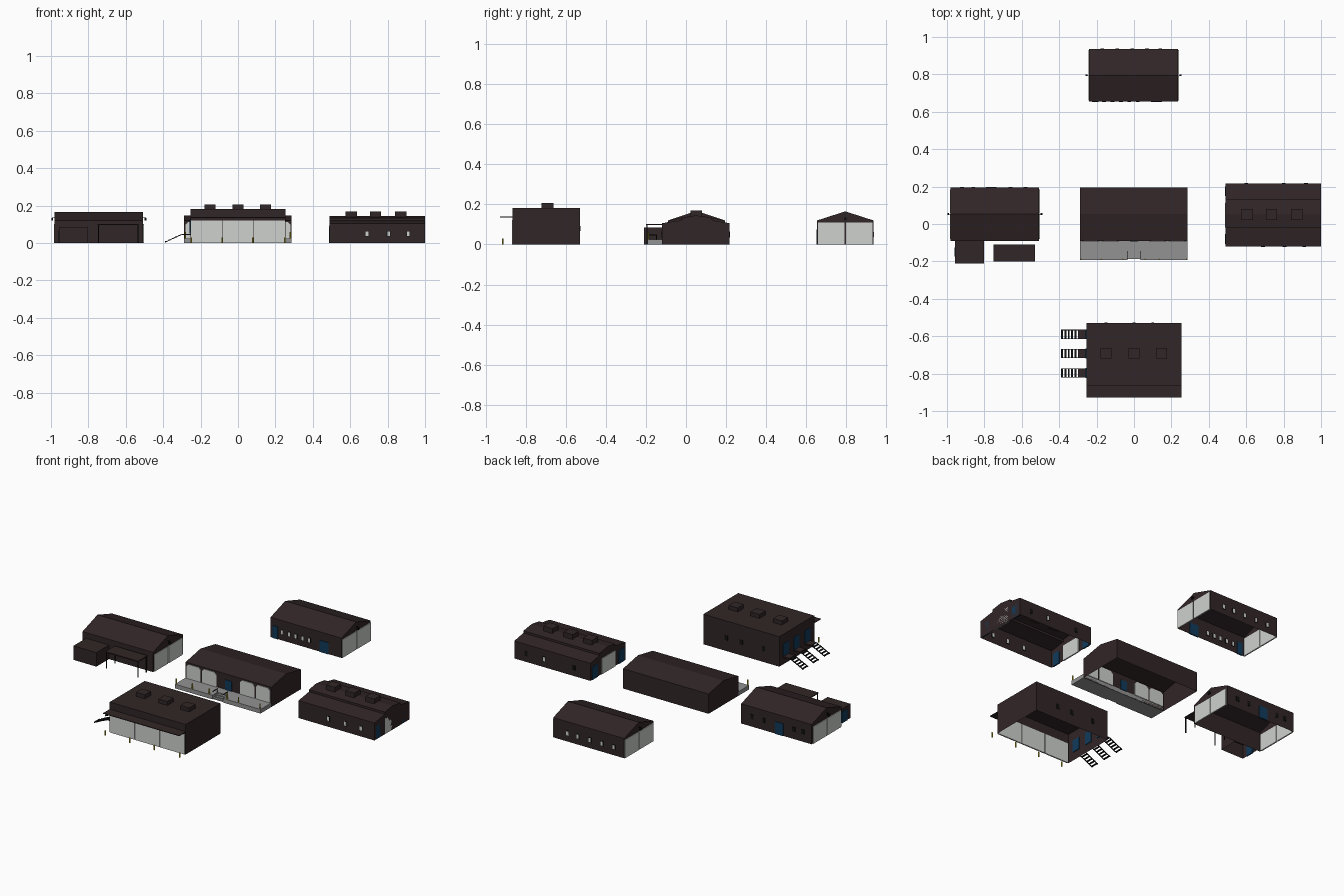
import bpy, bmesh, math
from mathutils import Vector, Matrix

if "Cube" in bpy.data.objects:
    bpy.data.objects.remove(bpy.data.objects["Cube"])

def mat(name, r, g, b):
    m = bpy.data.materials.new(name)
    m.diffuse_color = (r, g, b, 1)
    m.use_nodes = True
    m.node_tree.nodes["Principled BSDF"].inputs["Base Color"].default_value = m.diffuse_color
    return m

BROWN = mat("dark brown cladding", .031, .019, .020)
WHITE = mat("off white shutter", .62, .64, .62)
BLUE = mat("blue door", .005, .043, .105)
GREY = mat("concrete grey", .29, .29, .29)
YELLOW = mat("safety yellow", .50, .42, .02)
BLACK = mat("black metal", .006, .006, .006)

def finish(name, bm, m):
    bmesh.ops.recalc_face_normals(bm, faces=bm.faces)
    me = bpy.data.meshes.new(name)
    bm.to_mesh(me)
    bm.free()
    me.materials.append(m)
    ob = bpy.data.objects.new(name, me)
    bpy.context.collection.objects.link(ob)
    return ob

def box(name, x0, x1, y0, y1, z0, z1, m):
    bm = bmesh.new()
    bmesh.ops.create_cube(bm, size=1)
    for v in bm.verts:
        v.co = Vector(((x0 + x1) / 2 + v.co.x * (x1 - x0),
                       (y0 + y1) / 2 + v.co.y * (y1 - y0),
                       (z0 + z1) / 2 + v.co.z * (z1 - z0)))
    return finish(name, bm, m)

def shell(name, prof, x0, x1):
    """Building body: (y, z) outline run along x, open underneath."""
    bm = bmesh.new()
    a = [bm.verts.new((x0, y, z)) for y, z in prof]
    b = [bm.verts.new((x1, y, z)) for y, z in prof]
    bm.faces.new(a)
    bm.faces.new(b)
    for i in range(len(prof) - 1):
        bm.faces.new((a[i], a[i + 1], b[i + 1], b[i]))
    return finish(name, bm, BROWN)

def plate(name, axis, at, u0, u1, z0, z1, m, cut=0, t=.004):
    """Door or window plate through a wall; axis is the wall normal."""
    pts = [(u0, z0), (u1, z0), (u1, z1 - cut), (u1 - cut, z1),
           (u0 + cut, z1), (u0, z1 - cut)] if cut else \
          [(u0, z0), (u1, z0), (u1, z1), (u0, z1)]
    bm = bmesh.new()
    rings = []
    for d in (-t, t):
        rings.append([bm.verts.new((at + d, u, z) if axis == 'x' else (u, at + d, z))
                      for u, z in pts])
    bm.faces.new(rings[0])
    bm.faces.new(rings[1])
    n = len(pts)
    for i in range(n):
        j = (i + 1) % n
        bm.faces.new((rings[0][i], rings[0][j], rings[1][j], rings[1][i]))
    return finish(name, bm, m)

def post(name, x, y, z0, z1, m, r=.004):
    bm = bmesh.new()
    bmesh.ops.create_cone(bm, cap_ends=True, segments=8, radius1=r, radius2=r,
                          depth=z1 - z0, matrix=Matrix.Translation((x, y, (z0 + z1) / 2)))
    return finish(name, bm, m)

def gable(y0, y1, eave, ridge):
    return [(y0, 0), (y0, eave), ((y0 + y1) / 2, ridge), (y1, eave), (y1, 0)]

def window(name, axis, at, u, z=.05, w=.014, h=.024, m=WHITE):
    plate(name + "_frame", axis, at, u - w / 2 - .003, u + w / 2 + .003,
          z - h / 2 - .003, z + h / 2 + .003, BLACK, t=.002)
    plate(name, axis, at, u - w / 2, u + w / 2, z - h / 2, z + h / 2, m, t=.003)

def end_shutters(name, x, y0, y1, top):
    mid = (y0 + y1) / 2
    plate(name + "_shutter_a", 'x', x, y0, mid - .003, 0, top, WHITE)
    plate(name + "_shutter_b", 'x', x, mid + .003, y1, 0, top, WHITE)

def gable_lamp(name, x, y, s):
    box(name + "_arm", min(x, x + s * .014), max(x, x + s * .014),
        y - .002, y + .002, .134, .138, BLACK)
    box(name + "_head", min(x + s * .008, x + s * .018), max(x + s * .008, x + s * .018),
        y - .005, y + .005, .122, .134, BLACK)

# West hall: gable, annex, canopy
shell("west_hall", gable(-.09, .195, .12, .167), -.98, -.507)
for s, x in ((-1, -.98), (1, -.507)):
    end_shutters("west_hall", x, -.08, .185, .103)
    gable_lamp("west_hall_lamp", x, .0525, s)
plate("west_back_door", 'y', .195, -.79, -.735, 0, .075, BLUE)
for x in (-.92, -.86, -.66, -.58):
    window("west_back_window", 'y', .195, x, .06, m=BLACK)
shell("west_annex", [(-.21, 0), (-.21, .085), (-.09, .085), (-.09, 0)], -.957, -.803)
plate("west_annex_door", 'x', -.957, -.175, -.125, 0, .068, BLUE)
box("west_canopy", -.75, -.53, -.20, -.11, .096, .102, BROWN)
for x in (-.745, -.535):
    for y in (-.195, -.115):
        post("west_canopy_post", x, y, 0, .096, BLACK, .003)

# Central hall with loading dock
shell("central_hall", gable(-.09, .195, .12, .147), -.288, .286)
for s in (-1, 1):
    for a, b in ((.08, .175), (.185, .28)):
        u0, u1 = sorted((s * a, s * b))
        plate("dock_shutter", 'y', -.09, u0, u1, .025, .112, WHITE, .014)
plate("central_door", 'y', -.09, -.022, .022, .025, .085, BLUE)
box("dock_back", -.288, .286, -.145, -.09, 0, .025, GREY)
box("dock_left", -.288, -.036, -.193, -.145, 0, .025, GREY)
box("dock_right", .034, .286, -.193, -.145, 0, .025, GREY)
for i in range(3):
    box("dock_step", -.036, .034, -.16 - .014 * i, -.145 - .014 * i, 0, .019 - .006 * i, GREY)
for x in (-.036, .034):
    box("dock_stair_rail", x - .002, x + .002, -.19, -.145, .045, .049, BLACK)
    post("dock_rail_post", x, -.147, .025, .047, BLACK, .002)
for x in (-.282, -.175, -.06, .06, .135, .28):
    post("dock_bollard", x, -.189, .02, .058, YELLOW, .0035)

# East hall: low wings and raised middle with vents
shell("east_hall", [(-.12, 0), (-.12, .106), (-.02, .121), (-.02, .134), (.05, .145),
                    (.13, .134), (.13, .121), (.217, .106), (.217, 0)], .49, 1.0)
for x in (.49, .996):
    plate("east_shutter", 'x', x, -.02, .112, 0, .095, WHITE)
    for y in (-.08, .175):
        plate("east_side_door", 'x', x, y - .026, y + .026, 0, .08, BLUE, .008)
for x in (.69, .805, .91):
    window("east_front_window", 'y', -.12, x)
for x in (.60, .80, .92):
    window("east_back_window", 'y', .217, x, m=WHITE if x == .80 else BLACK)
for x in (.605, .735, .87):
    box("east_roof_vent", x - .03, x + .03, .022, .08, .135, .17, BROWN)

# South hall: flat roof, shutters, canopy, side ramps
shell("south_hall", [(-.865, 0), (-.865, .182), (-.53, .182), (-.53, 0)], -.255, .255)
for i in range(3):
    x = -.25 + i * .168
    plate("south_shutter", 'y', -.865, x, x + .164, 0, .122, WHITE)
box("south_canopy", -.255, .255, -.928, -.865, .135, .139, BROWN)
for x in (-.25, -.085, .08, .25):
    post("south_bollard", x, -.915, 0, .03, YELLOW, .004)
for x in (-.15, 0, .147):
    box("south_roof_vent", x - .03, x + .03, -.72, -.662, .18, .206, BROWN)
for x in (-.15, 0, .10):
    window("south_back_window", 'y', -.53, x, .08, m=BLACK)
for y in (-.59, -.692, -.797):
    plate("south_side_door", 'x', -.255, y - .026, y + .026, .05, .125, BLUE)
    box("ramp_landing", -.30, -.255, y - .025, y + .025, .043, .049, BROWN)
    slope = math.atan2(.043, .09)
    for i in range(5):
        x = -.385 + i * .018
        z = .008 + (x + .385) * .46
        box("ramp_slat", x - .005, x + .005, y - .024, y + .024, z - .002, z + .002, BLACK)
    for s in (-1, 1):
        r = box("ramp_rail", -.05, .05, -.002, .002, -.002, .002, BLACK)
        r.location = (-.345, y + s * .023, .026)
        r.rotation_euler = (0, -slope, 0)

# North hall: gable, window rows
shell("north_hall", gable(.655, .935, .12, .165), -.24, .236)
for s, x in ((-1, -.24), (1, .236)):
    end_shutters("north_hall", x, .659, .931, .11)
    gable_lamp("north_hall_lamp", x, .795, s)
plate("north_front_door_left", 'y', .655, -.225, -.19, 0, .075, BLUE)
plate("north_front_door_right", 'y', .655, .09, .15, 0, .07, BLUE)
for x in (-.16, -.115, -.07, -.025, .02):
    window("north_front_window", 'y', .655, x)
for x in (.14, .07, -.01, -.09, -.17):
    window("north_back_window", 'y', .935, x)
